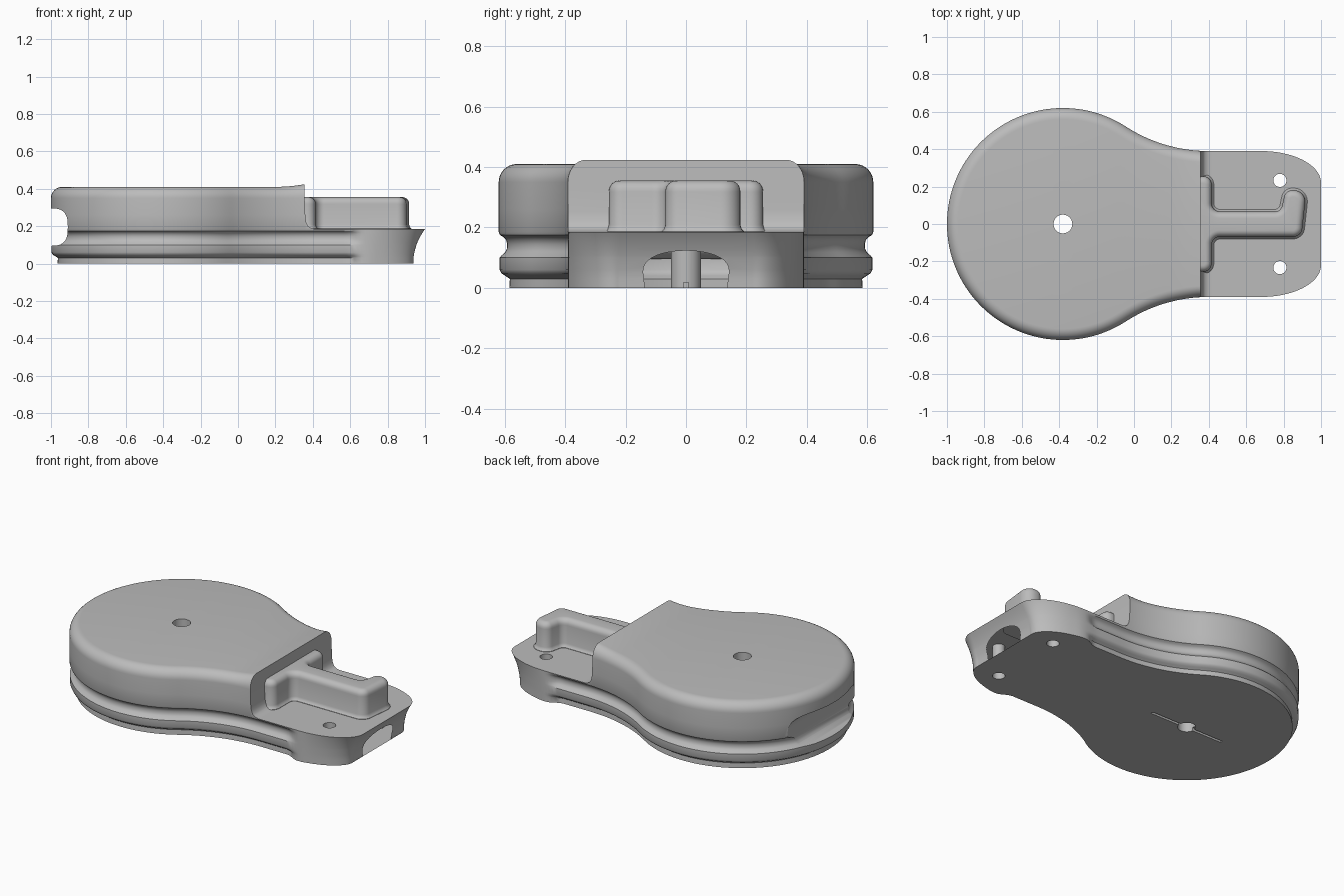
import bpy
import bmesh
from math import sin, cos, pi, radians, copysign
from mathutils import Vector

if "Cube" in bpy.data.objects:
    bpy.data.objects.remove(bpy.data.objects["Cube"], do_unlink=True)

grey = bpy.data.materials.new("plain_grey")
grey.use_nodes = True
grey.diffuse_color = (0.5, 0.5, 0.5, 1)
grey.node_tree.nodes["Principled BSDF"].inputs["Base Color"].default_value = (0.5, 0.5, 0.5, 1)


def make_object(name, bm):
    bmesh.ops.recalc_face_normals(bm, faces=bm.faces)
    if bm.calc_volume(signed=True) < 0:
        bmesh.ops.reverse_faces(bm, faces=bm.faces)
    mesh = bpy.data.meshes.new(name)
    bm.to_mesh(mesh)
    bm.free()
    mesh.materials.append(grey)
    ob = bpy.data.objects.new(name, mesh)
    bpy.context.collection.objects.link(ob)
    return ob


def bridge(bm, rings):
    n = len(rings[0])
    for a, b in zip(rings, rings[1:]):
        for i in range(n):
            j = (i + 1) % n
            bm.faces.new((a[i], a[j], b[j], b[i]))


def loft(name, sections):
    """Skin a list of closed sections and cap both ends."""
    bm = bmesh.new()
    rings = [[bm.verts.new(p) for p in s] for s in sections]
    bridge(bm, rings)
    bm.faces.new(rings[0])
    bm.faces.new(rings[-1])
    return make_object(name, bm)


def smooth(ob, angle=32):
    bpy.ops.object.select_all(action='DESELECT')
    ob.select_set(True)
    bpy.context.view_layer.objects.active = ob
    bpy.ops.object.shade_smooth_by_angle(angle=radians(angle))


def fade(x, a, b):
    t = min(max((x - a) / (b - a), 0), 1)
    return t * t * (3 - 2 * t)


# Plan outline, back half: disc, concave neck, straight flank, rounded tail
half = []
join = radians(57.2)
for i in range(49):
    a = pi + (join - pi) * i / 48
    half.append((-0.38 + 0.62 * cos(a), 0.62 * sin(a)))
for i in range(1, 25):
    a = pi + join + (pi / 2 - join) * i / 24
    half.append((0.4 + 0.818 * cos(a), 1.208 + 0.818 * sin(a)))
half += [(0.4 + 0.02 * i, 0.39) for i in range(1, 15)]
for i in range(1, 25):
    a = pi / 2 * (1 - i / 24)
    half.append((0.68 + 0.32 * cos(a), 0.22 + 0.17 * sin(a)))
half += [(1, 0.14), (1, 0.07), (1, 0)]
half[0] = (-1, 0)
outline = [Vector(p) for p in half + [(x, -y) for x, y in half[-2:0:-1]]]
count = len(outline)
normals = []
for i in range(count):
    t = (outline[(i + 1) % count] - outline[i - 1]).normalized()
    normals.append(Vector((-t.y, t.x)))

# Side profile as (height, inset): bottom rebate, rib, groove, wall, rounded rim
profile = [(0, .035), (.03, .037), (.04, .022), (.048, .009), (.06, .003), (.1, .003),
           (.108, .01), (.118, .021), (.13, .027), (.145, .028), (.158, .025),
           (.168, .016), (.175, .004), (.185, 0), (.26, 0)]
profile += [(0.35 + 0.06 * sin(a), 0.06 - 0.06 * cos(a))
            for a in (pi / 16 * k for k in range(9))]

bm = bmesh.new()
rings = []
for z, inset in profile:
    ring = []
    for p, n in zip(outline, normals):
        d = inset
        if z < 0.2:
            d *= 1 - fade(p.x, 0.58, 0.67)
            d += 0.065 * max(n.x, 0) * fade(p.x, 0.66, 0.76) * max(1 - (z / 0.185) ** 2, 0)
        q = p - n * d
        lip = 0.014 * max((q.x - 0.2) / 0.155, 0) ** 2 * max(z - 0.35, 0) / 0.06
        ring.append(bm.verts.new((q.x, q.y, z + min(lip, 0.03))))
    rings.append(ring)
bridge(bm, rings)
for ring in (rings[0], rings[-1]):
    for i in range(count // 2):
        quad = [ring[i], ring[i + 1], ring[-i - 1], ring[-i]]
        bm.faces.new(list(dict.fromkeys(quad)))
body = make_object("body", bm)

# Cutters
cutters = []


def drill(name, x, y, r, seg=40):
    circle = [(x + r * cos(2 * pi * k / seg), y + r * sin(2 * pi * k / seg)) for k in range(seg)]
    cutters.append(loft(name, [[(u, v, z) for u, v in circle] for z in (-0.2, 0.8)]))


def sweep_y(name, prof, w):
    cutters.append(loft(name, [[(x, y, z) for x, z in prof] for y in (-w, w)]))


def blunt(v):
    return copysign(abs(v) ** 0.7, v)


# Underside channel, sloping out towards the disc and flaring at the tail
arch = [(-1, -0.3)] + [(-cos(pi * k / 20), 0.08 * sin(pi * k / 20)) for k in range(21)] + [(1, -0.3)]
stations = [(-.32, .08, -.109), (-.21, .08, -.078), (.2, .08, .035), (.84, .08, .035),
            (.87, .086, .037), (.9, .1, .038), (.93, .13, .04), (.96, .17, .043),
            (1.01, .24, .048), (1.1, .3, .05)]
cutters.append(loft("channel_cutter",
                    [[(x, u * w, v + z) for u, v in arch] for x, w, z in stations]))

# Step that leaves the low tail deck, with a fillet at its foot
sweep_y("step_cutter", [(.355, .7), (.355, .425), (.357, .33), (.36, .25), (.364, .222),
                        (.374, .2), (.39, .189), (.41, .185), (1.3, .185), (1.3, .7)], 0.8)
# Finger scoop at the far end of the disc
sweep_y("scoop_cutter", [(-1.0 + 0.09 * blunt(cos(2 * pi * k / 40)),
                          0.195 + 0.1 * blunt(sin(2 * pi * k / 40))) for k in range(40)], 0.6)

# Bottom slit and the three through holes
sweep_y("slit_cutter", [(-.63, -.1), (-.13, -.1), (-.13, .02), (-.63, .02)], 0.008)
drill("pivot_hole_cutter", -0.38, 0, 0.05)
for side in (-1, 1):
    drill("screw_hole_cutter", 0.78, 0.233 * side, 0.035)

bpy.context.view_layer.objects.active = body
for c in cutters:
    c.hide_render = True
    mod = body.modifiers.new(c.name, 'BOOLEAN')
    mod.operation = 'DIFFERENCE'
    mod.solver = 'EXACT'
    mod.object = c
    bpy.ops.object.modifier_apply(modifier=mod.name)
for c in cutters:
    bpy.data.objects.remove(c, do_unlink=True)
smooth(body)


# Hooked rib on the deck: rounded plan shape stacked with a foot fillet and round top
def rounded(corners, inset, steps=8):
    pts = []
    for i, (x, y, r) in enumerate(corners):
        p = Vector((x, y))
        u = (p - Vector(corners[i - 1][:2])).normalized()
        v = (Vector(corners[(i + 1) % len(corners)][:2]) - p).normalized()
        turn = u.x * v.y - u.y * v.x
        side = 1 if turn > 0 else -1
        nu, nv = Vector((u.y, -u.x)), Vector((v.y, -v.x))
        centre = p - (nu + nv) * side * r / (1 + nu.dot(nv))
        for k in range(steps + 1):
            n = nu.slerp(nv, k / steps)
            pts.append(centre + n * (side * r - inset))
    return pts


plan = [(.25, -.255, .04), (.415, -.255, .045), (.415, -.068, .045), (.895, -.068, .05),
        (.922, .18, .06), (.81, .18, .045), (.785, .066, .04), (.415, .066, .045),
        (.415, .255, .045), (.25, .255, .04)]
stack = [(.17, -.012), (.187, -.012), (.194, -.005), (.208, 0), (.318, 0)]
stack += [(0.32 + 0.035 * sin(a), 0.035 - 0.035 * cos(a))
          for a in (pi / 12 * k for k in range(1, 7))]
rib = loft("hooked_rib", [[(p.x, p.y, z) for p in rounded(plan, d)] for z, d in stack])
smooth(rib, 40)
